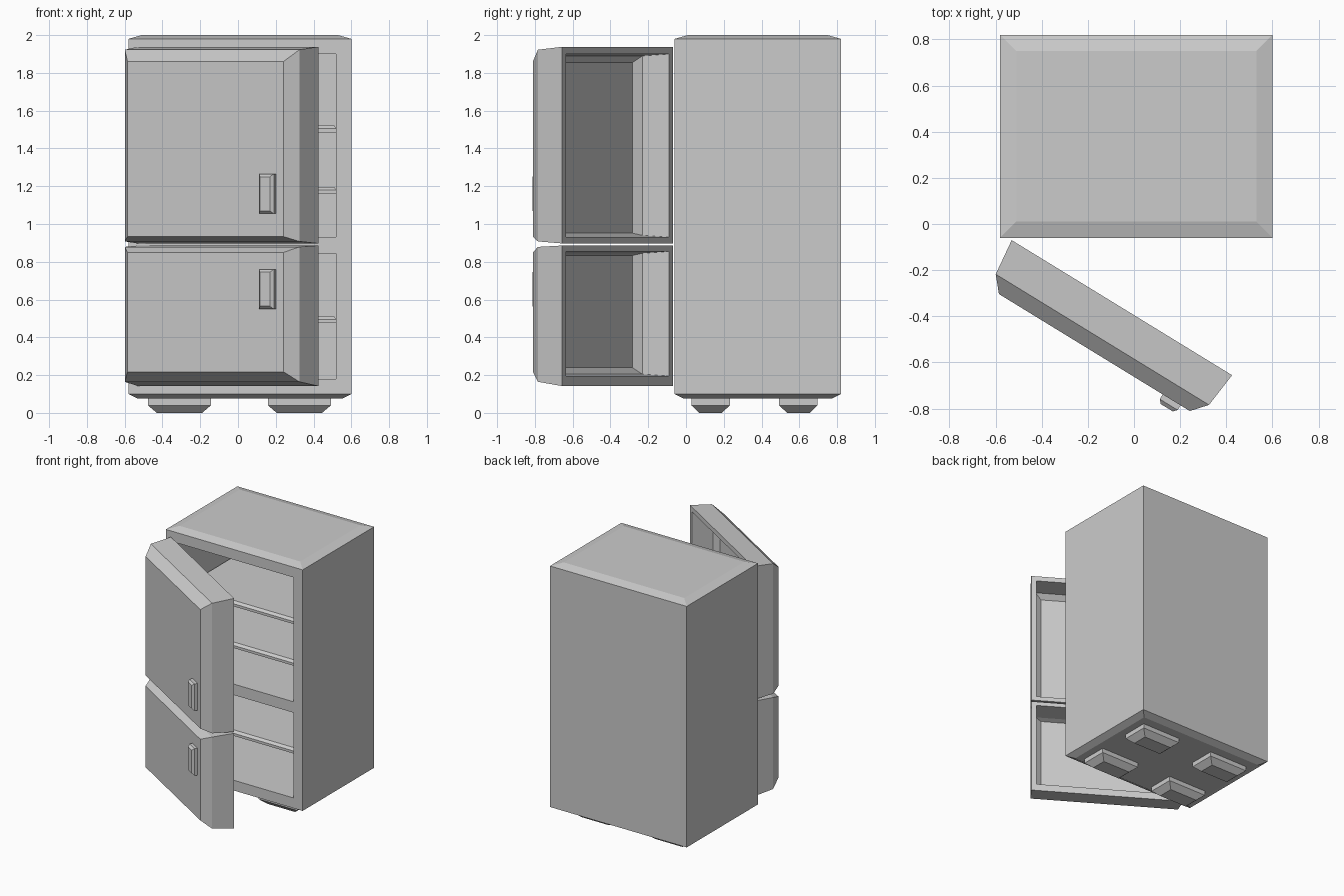
import bpy, bmesh, math
from mathutils import Matrix

if "Cube" in bpy.data.objects:
    bpy.data.objects.remove(bpy.data.objects["Cube"])


def loft(name, rings, matrix=Matrix()):
    """Closed solid skinned through rectangles (a0, a1, b0, b1, height)."""
    bm = bmesh.new()
    loops = []
    for a0, a1, b0, b1, c in rings:
        pts = [(a0, b0, c), (a1, b0, c), (a1, b1, c), (a0, b1, c)]
        loops.append([bm.verts.new(p) for p in pts])
    for low, high in zip(loops, loops[1:]):
        for i in range(4):
            j = (i + 1) % 4
            bm.faces.new((low[i], low[j], high[j], high[i]))
    bm.faces.new(loops[0][::-1])
    bm.faces.new(loops[-1])
    bm.transform(matrix)
    bmesh.ops.recalc_face_normals(bm, faces=bm.faces)
    mesh = bpy.data.meshes.new(name)
    bm.to_mesh(mesh)
    bm.free()
    obj = bpy.data.objects.new(name, mesh)
    bpy.context.collection.objects.link(obj)
    return obj


# Cabinet with chamfered top and bottom
X0, X1, Y0, Y1 = -0.58, 0.60, -0.06, 0.82
cabinet = loft("cabinet", [
    (X0 + 0.05, X1 - 0.05, Y0 + 0.05, Y1 - 0.05, 0.075),
    (X0, X1, Y0, Y1, 0.10),
    (X0, X1, Y0, Y1, 1.98),
    (X0 + 0.07, X1 - 0.07, Y0 + 0.07, Y1 - 0.07, 2.0)])

# Two compartments cut into the cabinet
IN0, IN1, BACK = -0.50, 0.52, 0.73
for z0, z1 in ((0.93, 1.90), (0.18, 0.845)):
    cutter = loft("compartment_cutter", [(IN0, IN1, -0.3, BACK, z0),
                                         (IN0, IN1, -0.3, BACK, z1)])
    cutter.hide_render = True
    mod = cabinet.modifiers.new("compartment", 'BOOLEAN')
    mod.operation = 'DIFFERENCE'
    mod.solver = 'EXACT'
    mod.object = cutter
    bpy.context.view_layer.objects.active = cabinet
    bpy.ops.object.modifier_apply(modifier=mod.name)
    bpy.data.objects.remove(cutter)

# Shelves with a bevelled upper edge
for z in (0.475, 1.16, 1.485):
    loft("shelf", [
        (IN0, IN1, 0.03, BACK, z),
        (IN0, IN1, 0.03, BACK, z + 0.02),
        (IN0 + 0.01, IN1 - 0.01, 0.05, BACK, z + 0.036)])

# Tapered feet
for x in (-0.31, 0.325):
    for y in (0.13, 0.595):
        loft("foot", [
            (x - 0.12, x + 0.12, y - 0.06, y + 0.06, 0.0),
            (x - 0.167, x + 0.167, y - 0.102, y + 0.102, 0.04),
            (x - 0.167, x + 0.167, y - 0.102, y + 0.102, 0.08)])

# Open door frame: local x along the door, y up, z out through the front
ang = math.radians(31.5)
c, s = math.cos(ang), math.sin(ang)
door_frame = Matrix(((c, 0, -s, -0.53),
                     (-s, 0, -c, -0.07),
                     (0, 1, 0, 0),
                     (0, 0, 0, 1)))
W = 1.12


def door(name, z0, z1, low, high, inner0, inner1):
    """Hollow door; low/high are the chamfer heights at the bottom and top."""
    loft(name, [
        (0.10, W - 0.10, inner0 + low * 0.6, inner1 - high * 0.6, 0.19),
        (0.055, W - 0.055, inner0 + 0.01, inner1 - 0.01, 0.155),
        (0.04, W - 0.04, inner0, inner1, 0.0),
        (0.0, W, z0, z1, 0.0),
        (0.018, W - 0.018, z0 + low * 0.3, z1 - high * 0.2, 0.162),
        (0.075, W - 0.075, z0 + low, z1 - high, 0.228)], door_frame)


def handle(name, z0, z1):
    loft(name, [
        (0.907, 0.998, z0, z1, 0.22),
        (0.907, 0.998, z0, z1, 0.252),
        (0.922, 0.983, z0 + 0.015, z1 - 0.015, 0.268)], door_frame)


door("upper_door", 0.897, 1.938, 0.036, 0.077, 0.93, 1.90)
door("lower_door", 0.142, 0.886, 0.075, 0.036, 0.195, 0.855)
handle("upper_handle", 1.055, 1.265)
handle("lower_handle", 0.55, 0.76)
